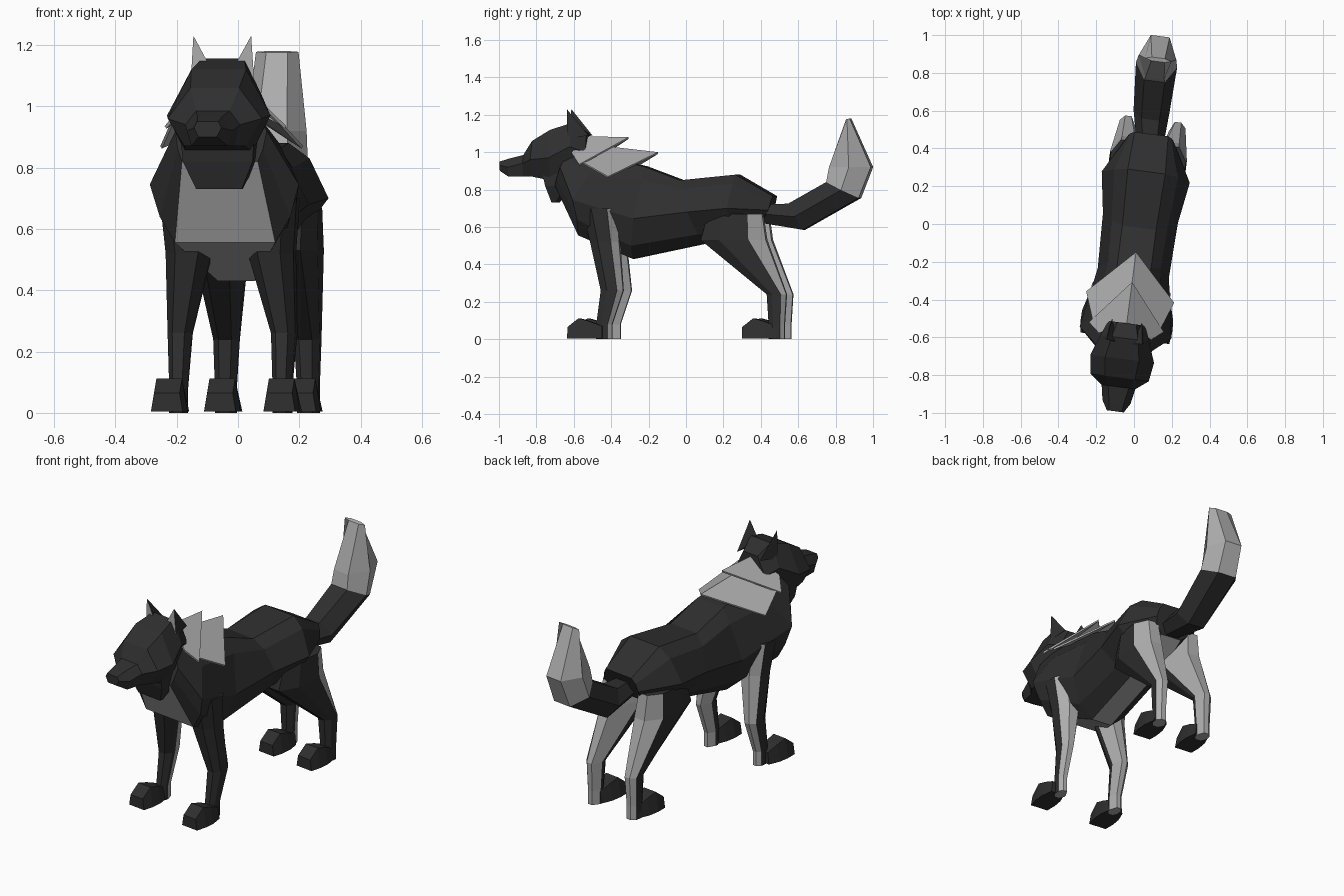
import bpy, bmesh, math
from mathutils import Matrix

if "Cube" in bpy.data.objects:
    bpy.data.objects.remove(bpy.data.objects["Cube"])

SLOPE = 0.13                      # the whole animal is turned slightly
TURN = Matrix.Translation((0.03, 0, 0)) @ Matrix.Rotation(-math.atan(SLOPE), 4, 'Z')


def material(name, v):
    m = bpy.data.materials.new(name)
    m.diffuse_color = (v, v, v, 1)
    m.use_nodes = True
    m.node_tree.nodes["Principled BSDF"].inputs["Base Color"].default_value = m.diffuse_color
    return m


MATS = [material("charcoal fur", 0.028), material("grey fur", 0.42)]


def build(name, verts, faces, mats, thickness=0):
    """Make a flat-shaded object and turn it into the final pose."""
    bm = bmesh.new()
    vs = [bm.verts.new(v) for v in verts]
    for f, m in zip(faces, mats):
        bm.faces.new([vs[i] for i in f]).material_index = m
    bmesh.ops.recalc_face_normals(bm, faces=bm.faces)
    bm.transform(TURN)
    me = bpy.data.meshes.new(name)
    bm.to_mesh(me)
    bm.free()
    for m in MATS:
        me.materials.append(m)
    ob = bpy.data.objects.new(name, me)
    bpy.context.collection.objects.link(ob)
    if thickness:
        ob.modifiers.new("thickness", 'SOLIDIFY').thickness = thickness
    return ob


def loft(name, rings, rule=lambda i, j: 0, cap=(0, 0)):
    """Skin closed rings; rule(ring, segment) picks the colour."""
    n = len(rings[0])
    verts = [p for r in rings for p in r]
    faces, mats = [], []
    for i in range(len(rings) - 1):
        for j in range(n):
            k = (j + 1) % n
            faces.append((i * n + j, i * n + k, (i + 1) * n + k, (i + 1) * n + j))
            mats.append(rule(i, j))
    last = (len(rings) - 1) * n
    faces += [tuple(range(n)), tuple(range(last, last + n))]
    return build(name, verts, faces, mats + list(cap))


def mirror_ring(half, shift=0):
    """Complete a right-hand half section, listed from top to bottom."""
    return [(u + shift, v, z) for u, v, z in half] + \
           [(shift - u, v, z) for u, v, z in reversed(half)]


# Body: half sections from neck to rump, grey strip along chest and belly
body = [
    [(.06, -.60, 1.04), (.11, -.63, .98), (.15, -.66, .92), (.14, -.68, .86), (.125, -.69, .82)],
    [(.08, -.43, .97), (.17, -.50, .88), (.245, -.58, .745), (.215, -.56, .64), (.165, -.56, .555)],
    [(.09, -.22, .925), (.14, -.22, .85), (.19, -.26, .645), (.14, -.28, .50), (.06, -.28, .43)],
    [(.09, -.02, .85), (.15, 0, .80), (.20, .03, .68), (.13, .08, .56), (.06, .10, .51)],
    [(.10, .28, .88), (.17, .27, .83), (.235, .25, .70), (.14, .27, .58), (.06, .25, .53)],
    [(.09, .48, .765), (.11, .47, .735), (.12, .46, .69), (.10, .43, .65), (.06, .41, .62)],
]
loft("body", [mirror_ring(h) for h in body], lambda i, j: int(j == 4))

# Head: v, then (half width, height) of top, cheek and jaw
head = [
    (-1.0, .035, .95, .045, .93, .03, .90),
    (-.95, .04, .965, .075, .92, .06, .87),
    (-.87, .055, .985, .09, .94, .07, .87),
    (-.82, .08, 1.06, .155, .96, .10, .87),
    (-.72, .09, 1.12, .17, .97, .11, .85),
    (-.61, .07, 1.155, .13, 1.03, .10, .88),
    (-.53, .05, 1.10, .10, 1.0, .07, .93),
]
loft("head", [mirror_ring([(a, v, b), (c, v, d), (e, v, f)])
              for v, a, b, c, d, e, f in head])

# Throat ruff: wedge hanging under the jaw
loft("throat_ruff", [
    [(w, f, z), (w, b, z), (-w, b, z), (-w, f, z)]
    for w, f, b, z in [(.12, -.76, -.60, .89), (.115, -.745, -.64, .82), (.075, -.715, -.69, .73)]])

# Tail: top (v, z), bottom (v, z), half width; the last rings are grey
tail = [
    (.42, .72, .42, .62, .07, 0),
    (.555, .725, .635, .585, .095, -.015),
    (.76, .84, .935, .755, .11, -.02),
    (.775, .92, 1.0, .92, .10, -.02),
    (.865, 1.175, .885, 1.18, .07, -.015),
]
loft("tail", [mirror_ring([(w * .5, tv, tz), (w, (tv + bv) / 2, (tz + bz) / 2), (w * .5, bv, bz)], s)
              for tv, tz, bv, bz, w, s in tail], lambda i, j: int(i >= 2), (0, 1))

# Mane: two folded plates over the neck
for name, f, tip, corner, side in [
        ("mane_front", (0, -.53, 1.085), (0, -.31, 1.08), (.20, -.55, .935), (.14, -.60, 1.0)),
        ("mane_back", (0, -.50, 1.04), (0, -.15, 1.0), (.235, -.39, .87), (.18, -.54, .95))]:
    flip = [(-p[0], p[1], p[2]) for p in (corner, side)]
    build(name, [f, tip, corner, side] + flip, [(0, 1, 2, 3), (0, 5, 4, 1)], [1, 1], .01)


def leg_ring(s, z, ui, uo, v0, v1):
    """Eight-sided leg section, cut back further on the inner rear corner."""
    w, d = uo - ui, v1 - v0
    pts = [(uo, v0 + .3 * d), (uo - .25 * w, v0), (ui + .25 * w, v0), (ui, v0 + .3 * d),
           (ui, v1 - .5 * d), (ui + .3 * w, v1), (uo - .3 * w, v1), (uo, v1 - .25 * d)]
    return [(s * u, v, z) for u, v in pts]


# Legs: height, inner, outer, front, back
front_leg = [(.70, .07, .225, -.54, -.35), (.52, .06, .21, -.495, -.34),
             (.26, .13, .21, -.435, -.315), (.08, .14, .20, -.46, -.375), (0, .14, .20, -.46, -.375)]
hind_leg = [(.67, .05, .20, .14, .43), (.53, .03, .205, .10, .45),
            (.24, .09, .175, .455, .56), (.08, .10, .17, .465, .55), (0, .10, .17, .465, .55)]

for side, s in (("right", 1), ("left", -1)):
    for kind, rows, u, v in (("front", front_leg, .185, -.61), ("hind", hind_leg, .132, .325)):
        loft(f"{kind}_leg_{side}", [leg_ring(s, *r) for r in rows],
             lambda i, j: int(j in (4, 5, 6)), (0, 1))
        # Paw: length offset, bottom and top half width, height
        loft(f"{kind}_paw_{side}", [
            [(s * u + b, v + o, 0.005), (s * u + t, v + o, h),
             (s * u - t, v + o, h), (s * u - b, v + o, 0.005)]
            for o, b, t, h in [(0, .052, .042, .065), (.06, .06, .042, .112),
                               (.12, .058, .038, .095), (.185, .04, .032, .07)]])
    # Ear: three-sided spike with a grey front
    ear = [(.04, -.635, 1.13), (.105, -.625, 1.07), (.08, -.515, 1.09), (.095, -.63, 1.23)]
    build(f"ear_{side}", [(s * x, y, z) for x, y, z in ear],
          [(0, 1, 3), (1, 2, 3), (2, 0, 3), (0, 2, 1)], [1, 0, 0, 0])
